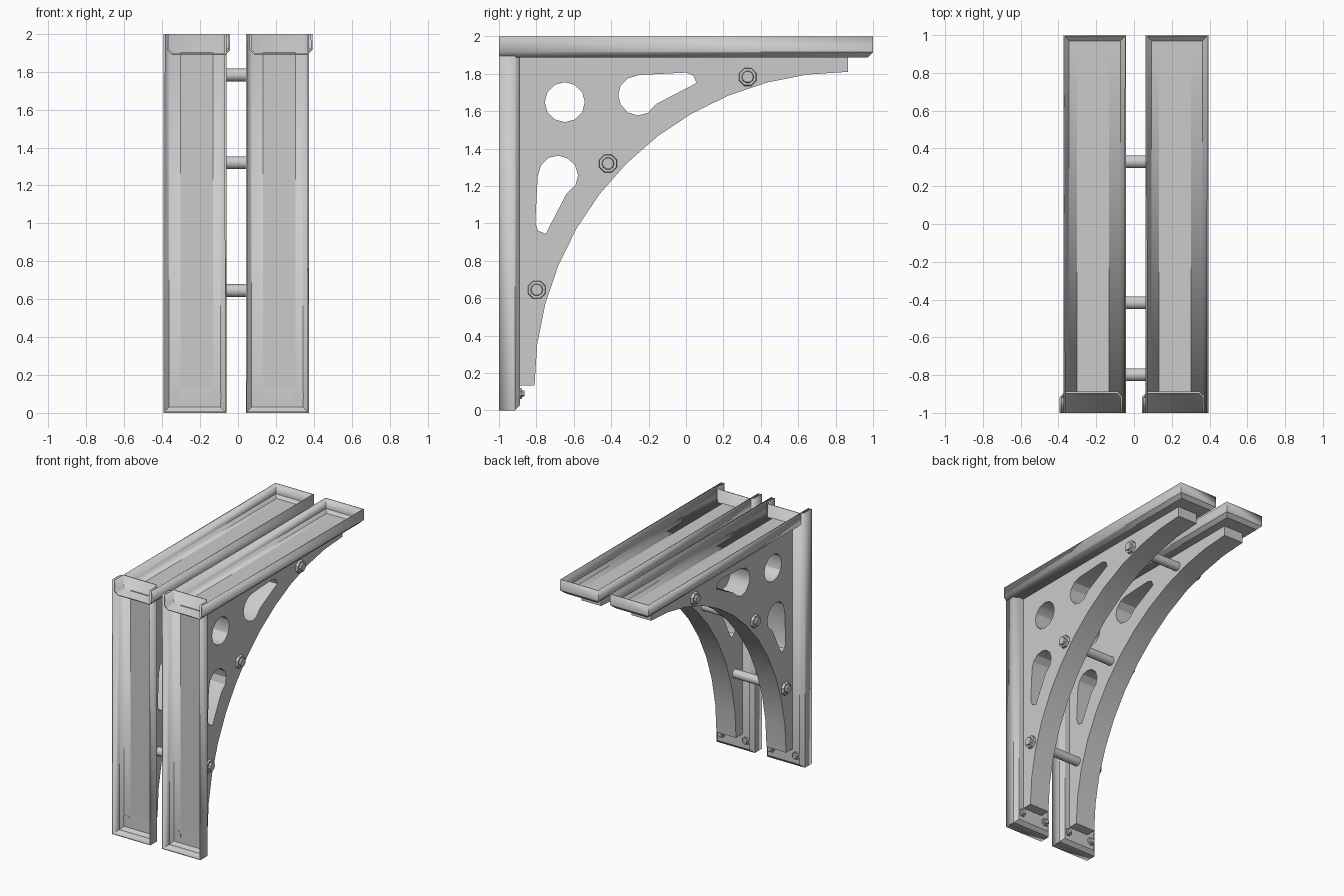
import bpy, bmesh, math
from mathutils import Matrix, Vector

if "Cube" in bpy.data.objects:
    bpy.data.objects.remove(bpy.data.objects["Cube"])

W, DEPTH, HALF_WEB = 0.332, 0.112, 0.085


def finish(ob, angle=30):
    bpy.ops.object.select_all(action='DESELECT')
    ob.select_set(True)
    bpy.context.view_layer.objects.active = ob
    bpy.ops.object.shade_smooth_by_angle(angle=math.radians(angle))


def add_mesh(name, bm):
    me = bpy.data.meshes.new(name)
    bm.to_mesh(me)
    bm.free()
    ob = bpy.data.objects.new(name, me)
    bpy.context.collection.objects.link(ob)
    return ob


def swap(p):
    """Mirror across the bracket's diagonal (shelf side <-> wall side)."""
    return (1 - p[1], 1 - p[0])


# Sheet channel: open on the outside and at the corner, chamfered floor edges
def channel(name, cx, upright):
    bm = bmesh.new()
    bmesh.ops.create_cube(bm, size=1)
    for v in bm.verts:
        v.co = Vector((cx + v.co.x * W, v.co.y * 2, 2 - DEPTH / 2 + v.co.z * DEPTH))
    gone = [f for f in bm.faces if f.normal.z > 0.9 or f.normal.y < -0.9]
    bmesh.ops.delete(bm, geom=gone, context='FACES')
    rim = [e for e in bm.edges
           if len(e.link_faces) == 2 and all(v.co.z < 1.95 for v in e.verts)]
    bmesh.ops.bevel(bm, geom=rim, offset=0.027, segments=1, affect='EDGES')
    if upright:
        for v in bm.verts:
            v.co.y, v.co.z = swap((v.co.y, v.co.z))
        bmesh.ops.reverse_faces(bm, faces=bm.faces[:])
    ob = add_mesh(name, bm)
    mod = ob.modifiers.new("sheet", 'SOLIDIFY')
    mod.thickness = 0.01
    mod.offset = -1
    finish(ob)


# Curved web plate with three cut-outs
def web(name, cx):
    arc = [(0.866 + 1.676 * math.cos(a), 0.134 + 1.676 * math.sin(a))
           for a in (math.radians(90 + 7.5 * i) for i in range(13))]
    outline = [(-0.901, 1.901), (0.866, 1.901)] + arc + [(-0.901, 0.134)]
    ring = [(-0.648 + 0.107 * math.cos(i * math.pi / 6),
             1.648 + 0.107 * math.sin(i * math.pi / 6)) for i in range(12)]
    drop = [(-0.362, 1.685), (-0.35, 1.735), (-0.312, 1.775), (-0.25, 1.793),
            (0.0, 1.806), (0.04, 1.79), (0.056, 1.75), (-0.16, 1.638),
            (-0.205, 1.59), (-0.257, 1.577), (-0.312, 1.593), (-0.35, 1.638)]
    cu = bpy.data.curves.new(name, 'CURVE')
    cu.dimensions = '2D'
    cu.fill_mode = 'BOTH'
    cu.extrude = HALF_WEB
    for pts in (outline, ring, drop, [swap(p) for p in drop]):
        s = cu.splines.new('POLY')
        s.points.add(len(pts) - 1)
        for q, p in zip(s.points, pts):
            q.co = (p[0], p[1], 0, 1)
        s.use_cyclic_u = True
    ob = bpy.data.objects.new(name, cu)
    bpy.context.collection.objects.link(ob)
    ob.location.x = cx
    ob.rotation_euler = (math.pi / 2, 0, math.pi / 2)
    bpy.ops.object.select_all(action='DESELECT')
    ob.select_set(True)
    bpy.context.view_layer.objects.active = ob
    bpy.ops.object.convert(target='MESH')
    finish(bpy.context.view_layer.objects.active)


# Round parts: stacked (start, end, r1, r2, sides) stages along an axis
def turned(name, origin, axis, stages):
    bm = bmesh.new()
    rot = Vector(axis).to_track_quat('Z', 'Y').to_matrix().to_4x4()
    for a, b, r1, r2, n in stages:
        m = (Matrix.Translation(origin) @ rot @ Matrix.Translation((0, 0, (a + b) / 2))
             @ Matrix.Rotation(math.pi / n, 4, 'Z'))
        bmesh.ops.create_cone(bm, cap_ends=True, segments=n, radius1=r1, radius2=r2,
                              depth=b - a, matrix=m)
    finish(add_mesh(name, bm), 35)


ROD_POINTS = [(0.33, 1.783), (-0.417, 1.32), (-0.798, 0.645)]

# The two brackets
for side, label in ((-1, "left"), (1, "right")):
    cx = side * 0.2175
    channel(label + "_shelf_channel", cx + 0.01, False)
    channel(label + "_wall_channel", cx - 0.01, True)
    web(label + "_web", cx)
    # washers and nuts on the outer face of the web
    for y, z in ROD_POINTS:
        turned(label + "_rod_nut", (cx + side * HALF_WEB, y, z), (side, 0, 0),
               [(-0.01, 0.02, 0.053, 0.048, 8), (0.015, 0.035, 0.034, 0.03, 10)])
    # small fixing bolts at the foot of the wall channel
    for dx in (-0.108, 0.108):
        turned(label + "_foot_bolt", (cx - 0.01 + dx, -0.888, 0.09), (0, 1, 0),
               [(-0.01, 0.01, 0.034, 0.03, 8), (0.008, 0.024, 0.022, 0.016, 8)])

# Tie rods joining the two webs
for y, z in ROD_POINTS:
    turned("tie_rod", (-0.2175, y, z), (1, 0, 0), [(0, 0.435, 0.035, 0.035, 12)])
